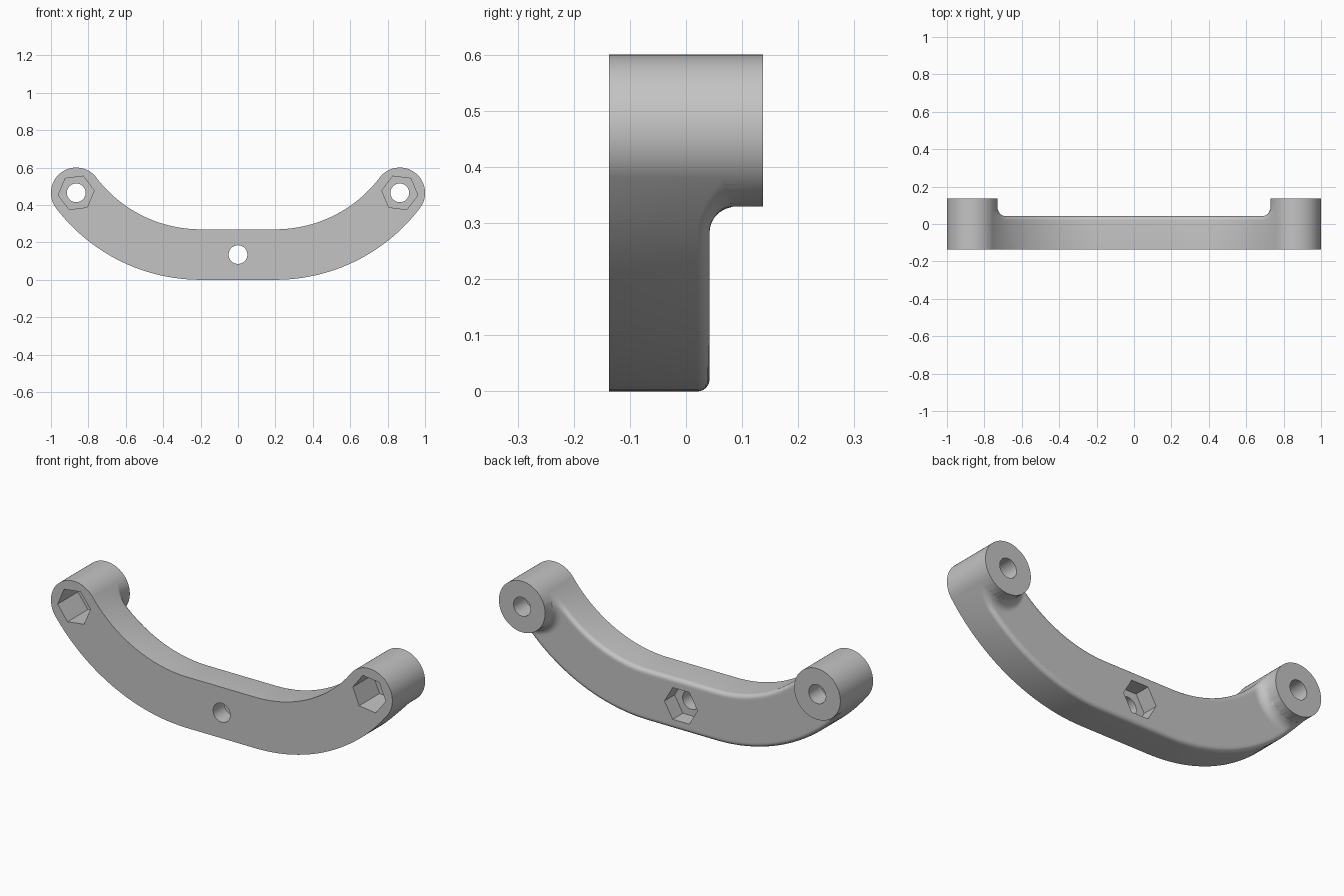
import bpy, bmesh, math
from mathutils import Matrix

if "Cube" in bpy.data.objects:
    bpy.data.objects.remove(bpy.data.objects["Cube"])

W = 0.135                # half width of the arm
BOSS_R = 0.1352
FRONT, BACK, BOSS_BACK = -0.137, 0.042, 0.137
EDGE_R, FLARE_R = 0.022, 0.046
PATH_R, STRAIGHT = 0.835, 0.2
END = math.asin(0.665 / PATH_R)
BX, BZ = STRAIGHT + PATH_R * math.sin(END), W + PATH_R * (1 - math.cos(END))

grey = bpy.data.materials.new("grey")
grey.diffuse_color = (0.55, 0.55, 0.55, 1)
grey.use_nodes = True
grey.node_tree.nodes["Principled BSDF"].inputs["Base Color"].default_value = grey.diffuse_color


def finish(name, bm):
    bmesh.ops.recalc_face_normals(bm, faces=bm.faces)
    mesh = bpy.data.meshes.new(name)
    bm.to_mesh(mesh)
    bm.free()
    mesh.materials.append(grey)
    ob = bpy.data.objects.new(name, mesh)
    bpy.context.collection.objects.link(ob)
    return ob


def prism(name, x, z, radius, y0, y1, sides, turn=0.0):
    """Cylinder or hexagon lying along y."""
    bm = bmesh.new()
    ring = [(x + radius * math.cos(turn + 2 * math.pi * i / sides),
             z + radius * math.sin(turn + 2 * math.pi * i / sides)) for i in range(sides)]
    a = [bm.verts.new((px, y0, pz)) for px, pz in ring]
    b = [bm.verts.new((px, y1, pz)) for px, pz in ring]
    bm.faces.new(a)
    bm.faces.new(b[::-1])
    for i in range(sides):
        j = (i + 1) % sides
        bm.faces.new((a[i], a[j], b[j], b[i]))
    return finish(name, bm)


def combine(target, tool, operation):
    bpy.context.view_layer.objects.active = target
    mod = target.modifiers.new("combine", 'BOOLEAN')
    mod.operation, mod.solver, mod.object = operation, 'EXACT', tool
    bpy.ops.object.modifier_apply(modifier=mod.name)
    bpy.data.objects.remove(tool)


def back_height(x, z, o):
    """Back surface: flat, flaring up to the bosses, rounded at the sides."""
    d = max(0.0, math.hypot(abs(x) - BX, z - BZ) - BOSS_R)
    y = BACK
    if d < FLARE_R:
        y += FLARE_R - math.sqrt(FLARE_R ** 2 - (FLARE_R - d) ** 2)
    side = W - abs(o)
    if side < EDGE_R:
        y -= EDGE_R - math.sqrt(max(0, EDGE_R ** 2 - (EDGE_R - side) ** 2))
    return y


# Curved arm: cross-sections swept along arc, straight, arc
dense = 0.25
angles = [(END - dense) * i / 18 for i in range(18)]
angles += [END - dense + dense * i / 40 for i in range(41)]
stations = [(-1, t) for t in reversed(angles)] + [(1, t) for t in angles]
round_part = [W - EDGE_R * (1 - math.cos(math.pi / 2 * i / 6)) for i in range(7)]
flat = W - EDGE_R
offsets = round_part + [flat - 2 * flat * i / 24 for i in range(1, 24)]
offsets += [-o for o in reversed(round_part)]

bm = bmesh.new()
loops = []
for s, t in stations:
    def at(o):
        r = PATH_R - o
        return s * (STRAIGHT + r * math.sin(t)), W + PATH_R - r * math.cos(t)
    loop = [bm.verts.new((at(o)[0], FRONT, at(o)[1])) for o in (-W, W)]
    for o in offsets:
        x, z = at(o)
        loop.append(bm.verts.new((x, back_height(x, z, o), z)))
    loops.append(loop)
n = len(loops[0])
for a, b in zip(loops, loops[1:]):
    for i in range(n):
        j = (i + 1) % n
        bm.faces.new((a[i], a[j], b[j], b[i]))
bm.faces.new(loops[0])
bm.faces.new(loops[-1][::-1])
bracket = finish("curved_bracket", bm)

# End bosses
for s in (-1, 1):
    combine(bracket, prism("boss", s * BX, BZ, BOSS_R, FRONT, BOSS_BACK, 96, s * END), 'UNION')

# Bolt holes and hexagonal nut pockets
for s in (-1, 1):
    combine(bracket, prism("bolt_hole", s * BX, BZ, 0.05, -0.3, 0.3, 48), 'DIFFERENCE')
    combine(bracket, prism("nut_pocket", s * BX, BZ, 0.097, -0.3, FRONT + 0.17, 6, s * END),
            'DIFFERENCE')
combine(bracket, prism("centre_hole", 0, W, 0.05, -0.3, 0.3, 48), 'DIFFERENCE')
combine(bracket, prism("centre_nut_pocket", 0, W, 0.097, BACK - 0.085, 0.3, 6), 'DIFFERENCE')

# Smooth curves, crisp edges
bpy.ops.object.select_all(action='DESELECT')
bracket.select_set(True)
bpy.context.view_layer.objects.active = bracket
bpy.ops.object.shade_smooth_by_angle(angle=math.radians(30))
